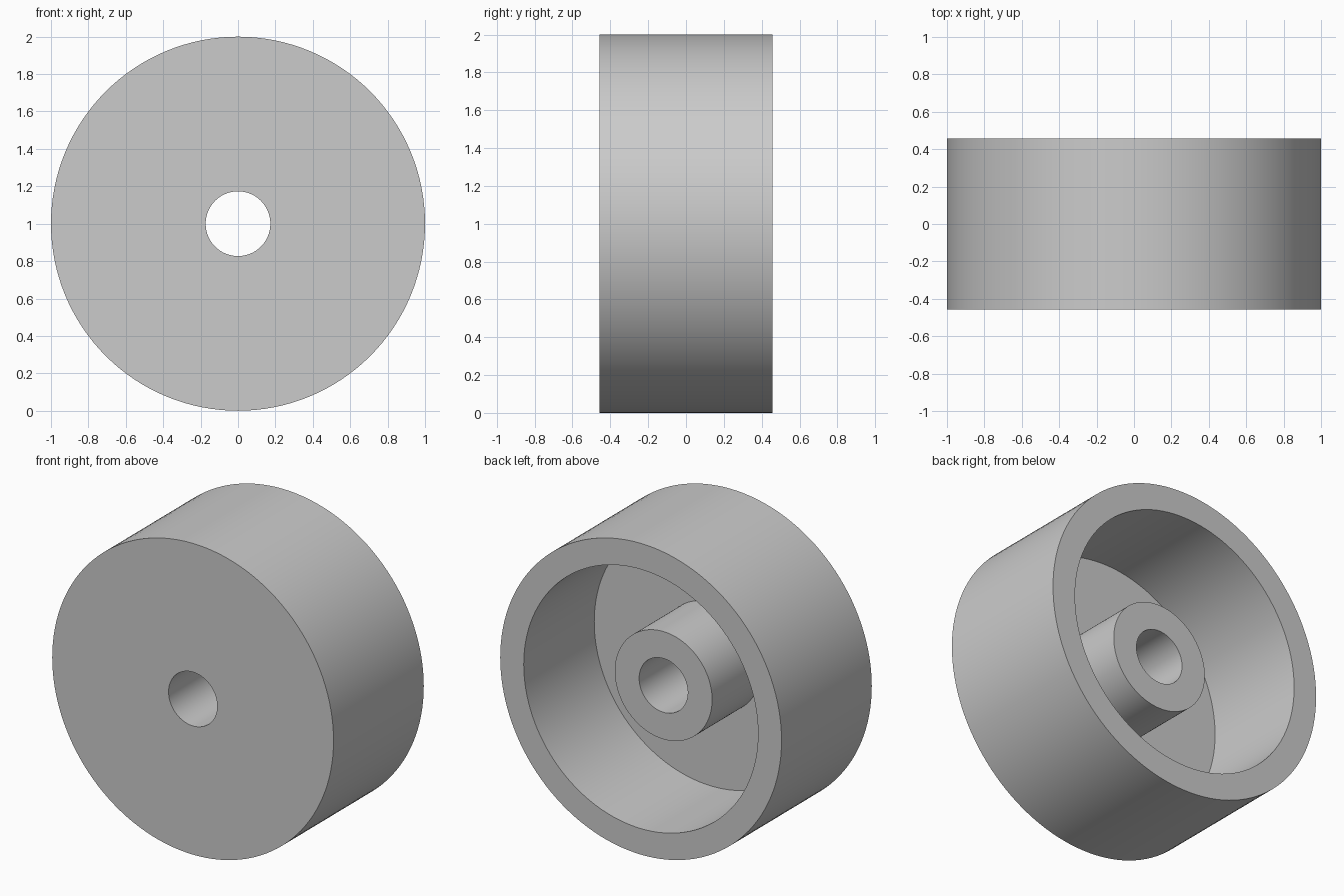
import bpy
import bmesh
from math import pi, radians
from mathutils import Matrix, Vector

if "Cube" in bpy.data.objects:
    bpy.data.objects.remove(bpy.data.objects["Cube"], do_unlink=True)

# Dimensions
RIM, RIM_INNER, HUB, BORE = 1.0, 0.833, 0.346, 0.173
FRONT, BACK = -0.458, 0.458
FLOOR, HUB_END = -0.258, 0.229
SEGMENTS = 128

# Plain grey material
grey = bpy.data.materials.new("plain_grey")
grey.use_nodes = True
colour = (0.6, 0.6, 0.6, 1)
grey.diffuse_color = colour
grey.node_tree.nodes["Principled BSDF"].inputs["Base Color"].default_value = colour

# Closed cross-section (radius, y): bore, hub, cupped floor, rim, front face
profile = [
    (BORE, FRONT), (BORE, HUB_END), (HUB, HUB_END), (HUB, FLOOR),
    (RIM_INNER, FLOOR), (RIM_INNER, BACK), (RIM, BACK), (RIM, FRONT),
]

# Spin the section around the y axis
bm = bmesh.new()
verts = [bm.verts.new((r, y, 0)) for r, y in profile]
edges = [bm.edges.new((v, verts[(i + 1) % len(verts)])) for i, v in enumerate(verts)]
bmesh.ops.spin(bm, geom=verts + edges, cent=(0, 0, 0), axis=(0, 1, 0),
               angle=2 * pi, steps=SEGMENTS, use_merge=True)
bmesh.ops.remove_doubles(bm, verts=bm.verts, dist=0.0001)
bmesh.ops.recalc_face_normals(bm, faces=bm.faces)
bmesh.ops.transform(bm, matrix=Matrix.Translation(Vector((0, 0, RIM))), verts=bm.verts)

mesh = bpy.data.meshes.new("wheel")
bm.to_mesh(mesh)
bm.free()
mesh.materials.append(grey)

wheel = bpy.data.objects.new("wheel", mesh)
bpy.context.collection.objects.link(wheel)

# Smooth walls with crisp corners
bpy.ops.object.select_all(action='DESELECT')
wheel.select_set(True)
bpy.context.view_layer.objects.active = wheel
bpy.ops.object.shade_smooth_by_angle(angle=radians(30))
